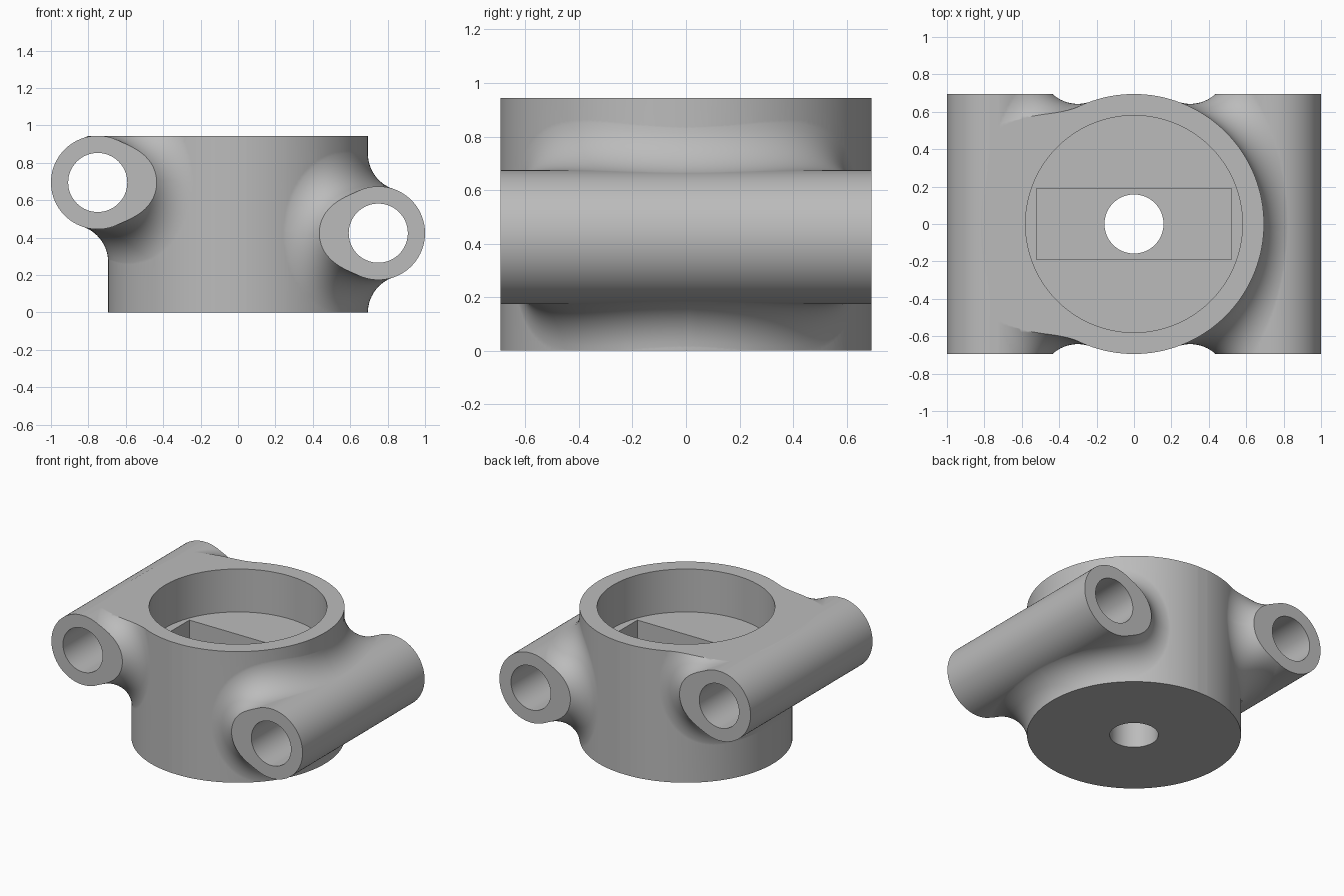
import bpy, bmesh
from math import pi, sin, cos, acos, sqrt
from mathutils import Vector, Matrix

BODY_R, TUBE_R, BORE_R, FILLET_R = 0.695, 0.25, 0.158, 0.2
HEIGHT, HALF_DEPTH, TUBE_X = 0.944, 0.694, 0.75
SINK = 0.0006  # keeps fillet edges just under the surfaces they touch

if "Cube" in bpy.data.objects:
    bpy.data.objects.remove(bpy.data.objects["Cube"], do_unlink=True)

grey = bpy.data.materials.new("plain grey")
grey.use_nodes = True
grey.diffuse_color = (0.5, 0.5, 0.5, 1)
grey.node_tree.nodes["Principled BSDF"].inputs["Base Color"].default_value = (0.5, 0.5, 0.5, 1)


def to_object(name, bm):
    bmesh.ops.recalc_face_normals(bm, faces=bm.faces[:])
    mesh = bpy.data.meshes.new(name)
    bm.to_mesh(mesh)
    bm.free()
    obj = bpy.data.objects.new(name, mesh)
    mesh.materials.append(grey)
    bpy.context.collection.objects.link(obj)
    return obj


def cylinder(name, radius, length, centre, segments, along_y=False):
    bm = bmesh.new()
    turn = Matrix.Rotation(pi / 2, 4, 'X') if along_y else Matrix()
    bmesh.ops.create_cone(bm, cap_ends=True, segments=segments, radius1=radius, radius2=radius,
                          depth=length, matrix=Matrix.Translation(centre) @ turn)
    return to_object(name, bm)


def box(name, size, centre):
    bm = bmesh.new()
    bmesh.ops.create_cube(bm, matrix=Matrix.Translation(centre) @ Matrix.Diagonal((*size, 1)))
    return to_object(name, bm)


def combine(target, tool, operation):
    """Apply a boolean and discard the tool."""
    mod = target.modifiers.new(operation.title(), 'BOOLEAN')
    mod.operation, mod.object, mod.solver = operation, tool, 'EXACT'
    bpy.ops.object.select_all(action='DESELECT')
    bpy.context.view_layer.objects.active = target
    target.select_set(True)
    bpy.ops.object.modifier_apply(modifier=mod.name)
    bpy.data.objects.remove(tool, do_unlink=True)


def crossing(tube_radius, body_radius, t):
    """Point on the closed curve where an upright and a lying cylinder cross."""
    sweep = pi - acos((body_radius - TUBE_X) / tube_radius)
    angle = pi + sweep * sin(t)
    x = TUBE_X + tube_radius * cos(angle)
    y = sqrt(max(0, body_radius ** 2 - x * x)) * (-1 if cos(t) > 0 else 1)
    return Vector((x, y, tube_radius * sin(angle)))


def fillet(name, side, z, steps=160, arc_steps=14):
    """Rolling ball fillet between the body and one tube."""
    bm = bmesh.new()
    rings = []
    for i in range(steps):
        t = 2 * pi * (i + 0.5) / steps
        centre = crossing(TUBE_R - SINK + FILLET_R, BODY_R - SINK + FILLET_R, t)
        to_tube = (Vector((TUBE_X, centre.y, 0)) - centre).normalized()
        to_body = Vector((-centre.x, -centre.y, 0)).normalized()
        spread = to_tube.angle(to_body)
        points = []
        for k in range(arc_steps + 1):
            f = k / arc_steps
            way = (to_tube * sin((1 - f) * spread) + to_body * sin(f * spread)) / sin(spread)
            points.append(centre + way * FILLET_R)
        points.append(crossing(TUBE_R - 0.02, BODY_R - 0.02, t))
        rings.append([bm.verts.new((p.x * side, p.y, p.z + z)) for p in points])
    count = arc_steps + 2
    for i in range(steps):
        a, b = rings[i], rings[(i + 1) % steps]
        for k in range(count):
            n = (k + 1) % count
            bm.faces.new((a[k], a[n], b[n], b[k]))
    bmesh.ops.triangulate(bm, faces=bm.faces[:])
    return to_object(name, bm)


# Round body with a filleted tube on each side, trimmed flat at every end
tubes = (("right", -1, 0.695), ("left", 1, 0.424))
housing = cylinder("housing", BODY_R, 2.4, (0, 0, 0.5), 192)
for label, side, z in tubes:
    combine(housing, cylinder(label + "_tube", TUBE_R, 2.4, (side * TUBE_X, 0, z), 96, True), 'UNION')
    combine(housing, fillet(label + "_fillet", side, z), 'UNION')
combine(housing, box("trim", (3, 2 * HALF_DEPTH, HEIGHT), (0, 0, HEIGHT / 2)), 'INTERSECT')

# Tube bores
for label, side, z in tubes:
    combine(housing, cylinder(label + "_bore", BORE_R, 3, (side * TUBE_X, 0, z), 64, True), 'DIFFERENCE')

# Round recess, rectangular slot below it and a hole through the base
combine(housing, cylinder("recess", 0.58, 1, (0, 0, 1.135), 128), 'DIFFERENCE')
combine(housing, box("slot", (1.04, 0.38, 0.5), (0, 0, 0.57)), 'DIFFERENCE')
combine(housing, cylinder("base_hole", BORE_R, 1, (0, 0, 0.2), 64), 'DIFFERENCE')

# Smooth shading with crisp rims
bpy.ops.object.select_all(action='DESELECT')
bpy.context.view_layer.objects.active = housing
housing.select_set(True)
bpy.ops.object.shade_smooth_by_angle(angle=pi / 6)
weighted = housing.modifiers.new("Weighted normals", 'WEIGHTED_NORMAL')
weighted.keep_sharp = True
